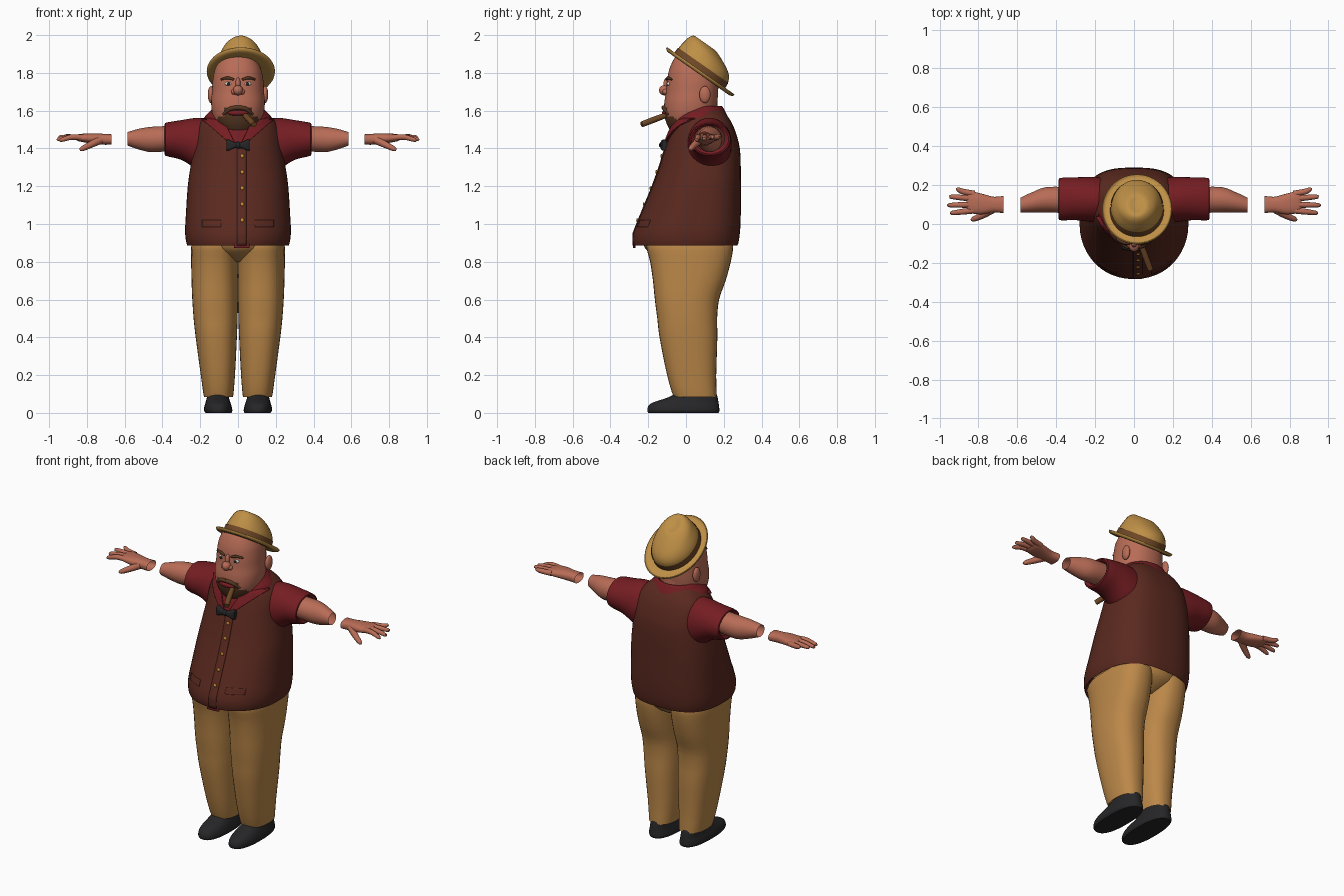
import bpy, bmesh, math
from mathutils import Vector, Matrix

if "Cube" in bpy.data.objects:
    bpy.data.objects.remove(bpy.data.objects["Cube"])


def material(name, r, g, b):
    m = bpy.data.materials.new(name)
    lin = [((c / 255 + 0.055) / 1.055) ** 2.4 for c in (r, g, b)]
    m.diffuse_color = (*lin, 1)
    m.use_nodes = True
    m.node_tree.nodes["Principled BSDF"].inputs["Base Color"].default_value = m.diffuse_color
    return m


SKIN = material("skin", 184, 108, 86)
TAN = material("trouser tan", 188, 136, 73)
STRAW = material("hat straw", 190, 143, 70)
BROWN = material("band brown", 112, 72, 38)
VEST = material("vest maroon brown", 90, 41, 31)
RED = material("shirt red", 117, 29, 34)
BLACK = material("shoe black", 38, 38, 40)
BEARD = material("beard brown", 86, 55, 34)
WHITE = material("eye white", 225, 215, 205)
GOLD = material("button gold", 205, 145, 50)


def finish(name, bm, mats, mirror=False, rule=None):
    bmesh.ops.recalc_face_normals(bm, faces=bm.faces)
    if rule:
        for f in bm.faces:
            f.material_index = rule(f.calc_center_median())
    me = bpy.data.meshes.new(name)
    bm.to_mesh(me)
    bm.free()
    ob = bpy.data.objects.new(name, me)
    bpy.context.collection.objects.link(ob)
    for m in mats:
        me.materials.append(m)
    if mirror:
        ob.modifiers.new("mirror", 'MIRROR')
    return ob


def smooth_rings(rings, sub):
    """Catmull-Rom interpolation between the given sections."""
    out, last = [], len(rings) - 1
    for i in range(last):
        p = [rings[max(0, min(last, i + k))] for k in (-1, 0, 1, 2)]
        for s in range(sub):
            t = s / sub
            out.append([0.5 * (2 * b + (c - a) * t + (2 * a - 5 * b + 4 * c - d) * t * t
                               + (3 * b - a - 3 * c + d) * t ** 3) for a, b, c, d in zip(*p)])
    return out + [list(rings[-1])]


def skin_rings(bm, rows, caps):
    loops = [[bm.verts.new(v) for v in row] for row in rows]
    n = len(loops[0])
    for a, b in zip(loops, loops[1:]):
        for i in range(n):
            bm.faces.new((a[i], a[(i + 1) % n], b[(i + 1) % n], b[i]))
    for flag, loop in zip(caps, (loops[0], loops[-1])):
        if flag:
            bm.faces.new(loop)


def loft(name, mats, rings, axis='z', n=2.0, n_back=None, sides=36, sub=3,
         caps=(True, True), mirror=False, rule=None):
    """Rings are (t, a0, a1, b0, b1): position on the axis and section extents."""
    rows = []
    for t, a0, a1, b0, b1 in smooth_rings(rings, sub):
        row = []
        for i in range(sides):
            w = 2 * math.pi * i / sides
            c, s = math.cos(w), math.sin(w)
            e = 2 / (n_back if n_back and s > 0 else n)
            a = (a0 + a1) / 2 + (a1 - a0) / 2 * math.copysign(abs(c) ** e, c)
            b = (b0 + b1) / 2 + (b1 - b0) / 2 * math.copysign(abs(s) ** e, s)
            row.append((a, b, t) if axis == 'z' else (t, a, b))
        rows.append(row)
    bm = bmesh.new()
    skin_rings(bm, rows, caps)
    return finish(name, bm, mats, mirror, rule)


def sym(*rings):
    """Sections (t, half_width, y_front, y_back) centred on x = 0."""
    return [(t, -w, w, f, b) for t, w, f, b in rings]


def tube(name, mat, pts, mirror=False, sides=10):
    """Round tube through points (x, y, z, radius)."""
    pts = smooth_rings(pts, 3)
    rows = []
    for i, p in enumerate(pts):
        d = Vector(pts[min(i + 1, len(pts) - 1)][:3]) - Vector(pts[max(i - 1, 0)][:3])
        q = d.to_track_quat('Z', 'Y')
        rows.append([Vector(p[:3]) + q @ Vector((p[3] * math.cos(k * 2 * math.pi / sides),
                     p[3] * math.sin(k * 2 * math.pi / sides), 0)) for k in range(sides)])
    bm = bmesh.new()
    skin_rings(bm, rows, (True, True))
    return finish(name, bm, [mat], mirror)


def ball(name, mat, loc, size, mirror=False):
    bm = bmesh.new()
    bmesh.ops.create_uvsphere(bm, u_segments=20, v_segments=12, radius=1,
                              matrix=Matrix.Translation(loc) @ Matrix.Diagonal((*size, 1)))
    return finish(name, bm, [mat], mirror)


# Vest body
TORSO = sym((0.915, .25, -.25, .255), (0.885, .268, -.278, .272), (0.95, .28, -.28, .285),
            (1.05, .276, -.24, .29), (1.2, .266, -.178, .29), (1.3, .252, -.142, .29),
            (1.4, .236, -.112, .285), (1.48, .224, -.085, .265), (1.54, .2, -.06, .24),
            (1.59, .15, -.03, .205), (1.61, .11, 0, .175))
loft("vest", [VEST], TORSO, n=2.1, n_back=2.8, sides=48, caps=(False, True))


def front_y(x, z):
    """Front surface of the vest."""
    for p, q in zip(TORSO[1:], TORSO[2:]):
        if z <= q[0]:
            break
    k = max(0, min(1, (z - p[0]) / (q[0] - p[0])))
    w, f, b = [p[i] + (q[i] - p[i]) * k for i in (2, 3, 4)]
    u = min(.97, abs(x / w))
    return (f + b) / 2 - (b - f) / 2 * (1 - u ** 2.1) ** (1 / 2.1)


def patch(name, mat, z0, z1, left, right, lift, mirror=False, nx=16, nz=8):
    """Thin panel lying on the vest front between two edges given as functions of z."""
    bm = bmesh.new()
    grid = []
    for j in range(nz + 1):
        z = z0 + (z1 - z0) * j / nz
        xs = [left(z) + (right(z) - left(z)) * i / nx for i in range(nx + 1)]
        grid.append([bm.verts.new((x, front_y(x, z) - lift, z)) for x in xs])
    for a, b in zip(grid, grid[1:]):
        for i in range(nx):
            bm.faces.new((a[i], a[i + 1], b[i + 1], b[i]))
    ob = finish(name, bm, [mat], mirror)
    s = ob.modifiers.new("thickness", 'SOLIDIFY')
    s.thickness = 0.006
    return ob


# Shirt front, collar, hem, vest pockets and buttons
patch("shirt_front", RED, 1.41, 1.56, lambda z: -.02 - (z - 1.41) * 1.1,
      lambda z: .02 + (z - 1.41) * 1.1, .006)
patch("collar_flap", RED, 1.42, 1.56, lambda z: .012 + (z - 1.42) * .5,
      lambda z: .035 + (z - 1.42) * 1.15, .016, True)
loft("collar", [RED], sym((1.52, .19, -.085, .225), (1.565, .178, -.07, .222),
     (1.60, .145, -.05, .205), (1.625, .12, -.03, .188), (1.60, .1, -.01, .165)),
     caps=(False, False))
patch("shirt_hem", RED, .872, .9, lambda z: -.02, lambda z: .06, .002)
patch("vest_placket", VEST, .885, 1.4, lambda z: -.005, lambda z: .045, .004, nz=24, nx=4)
patch("vest_pocket", VEST, .985, 1.02, lambda z: .09, lambda z: .19, .005, True)
for z in (1.36, 1.275, 1.19, 1.105, 1.02):
    ball("button", GOLD, (.022, front_y(.02, z) - .006, z), (.01, .006, .01))

# Bow tie
loft("bow_tie", [BLACK], [(.0, -.138, -.105, 1.405, 1.43), (.02, -.138, -.105, 1.402, 1.433),
     (.05, -.134, -.1, 1.388, 1.447), (.062, -.128, -.1, 1.39, 1.445)], 'x', 3, mirror=True)
ball("bow_knot", BLACK, (0, -.125, 1.418), (.015, .018, .018))

# Sleeves, arms and hands (the model has open gaps above the wrists)
loft("sleeve", [RED], [(.15, .0, .24, 1.25, 1.56), (.22, .01, .242, 1.29, 1.562),
     (.3, .02, .24, 1.34, 1.55), (.385, .02, .235, 1.362, 1.535),
     (.375, .045, .205, 1.385, 1.52)], 'x', caps=(False, False), mirror=True)
loft("arm", [SKIN], [(.33, .055, .19, 1.39, 1.52), (.45, .06, .19, 1.38, 1.515),
     (.52, .06, .165, 1.393, 1.505), (.585, .06, .135, 1.415, 1.487)], 'x',
     caps=(False, False), mirror=True)
loft("palm", [SKIN], [(.67, .055, .145, 1.42, 1.475), (.72, .06, .14, 1.42, 1.478),
     (.78, .05, .155, 1.427, 1.48), (.84, .055, .168, 1.437, 1.476),
     (.862, .07, .155, 1.447, 1.468)], 'x', 2.4, caps=(False, True), mirror=True)
for base, tip, length, z in ((.07, .057, .945, 1.445), (.1, .097, .958, 1.45),
                             (.13, .14, .95, 1.46), (.155, .178, .915, 1.467)):
    tube("finger", SKIN, [(.82, base, 1.457, .016), (.88, (base + tip) / 2, 1.46, .015),
         (length - .01, tip, z, .011), (length, tip, z, .005)], True)
tube("thumb", SKIN, [(.73, .075, 1.445, .022), (.78, .045, 1.42, .018),
     (.825, .025, 1.398, .013), (.838, .022, 1.392, .005)], True)

# Trousers
loft("trouser_leg", [TAN], [(.12, .03, .174, -.055, .155), (.085, .026, .18, -.065, .162),
     (.2, .016, .197, -.1, .16), (.4, .006, .224, -.14, .166), (.5, .002, .235, -.152, .165),
     (.6, 0, .242, -.165, .175), (.7, -.002, .246, -.175, .21), (.8, -.004, .248, -.19, .237),
     (.88, -.004, .248, -.21, .25), (.91, .01, .235, -.2, .24)], n=2.4, mirror=True,
     caps=(False, True))
loft("trouser_seat", [TAN], sym((.8, .06, -.1, .15), (.83, .15, -.165, .205),
     (.87, .225, -.215, .245), (.92, .245, -.235, .255)), n=2)

# Shoes
loft("shoe", [BLACK], [(0, .035, .172, -.2, .172), (.012, .03, .18, -.205, .177),
     (.035, .034, .178, -.2, .175), (.055, .04, .172, -.175, .172), (.08, .048, .165, -.1, .168),
     (.105, .052, .16, -.05, .16), (.125, .06, .152, -.04, .15)], n=2.4, mirror=True)


# Head with beard
def beard(c):
    chin = c.y < -.03 and abs(c.x) < .11 and c.z < 1.57
    return int(chin or (c.y < -.07 and abs(c.x) < .075 and c.z < 1.61))


loft("head", [SKIN, BEARD], sym((1.468, .04, -.06, .02), (1.49, .08, -.08, .06),
     (1.53, .115, -.102, .13), (1.58, .135, -.115, .155), (1.64, .142, -.115, .165),
     (1.7, .138, -.106, .17), (1.76, .134, -.1, .17), (1.82, .122, -.088, .15),
     (1.88, .09, -.06, .1), (1.905, .05, -.03, .05)), n=2.2, sides=48, sub=5, rule=beard)
loft("neck", [SKIN], sym((1.5, .1, -.03, .17), (1.66, .11, -.03, .165)))
ball("nose", SKIN, (0, -.113, 1.708), (.026, .03, .027))
ball("nose_bridge", SKIN, (0, -.1, 1.74), (.014, .02, .035))
ball("nostril", SKIN, (.022, -.107, 1.7), (.014, .017, .015), True)
ball("ear", SKIN, (.143, .1, 1.685), (.017, .03, .045), True)
ball("eye", WHITE, (.05, -.088, 1.742), (.02, .014, .011), True)
ball("pupil", BLACK, (.05, -.099, 1.742), (.009, .005, .009), True)
tube("eyebrow", BEARD, [(.022, -.102, 1.764, .006), (.055, -.096, 1.774, .008),
     (.09, -.076, 1.765, .005)], True)
tube("moustache", BEARD, [(0, -.118, 1.616, .012), (.04, -.113, 1.61, .012),
     (.078, -.09, 1.58, .008)], True)
ball("lips", RED, (0, -.111, 1.588), (.055, .016, .015))
tube("cigar", BROWN, [(.035, -.1, 1.578, .014), (.06, -.17, 1.552, .016),
     (.085, -.235, 1.527, .015)], sides=16)

# Hat, tilted back
hat = [loft("hat_crown", [STRAW], sym((0, .136, -.165, .155), (.05, .13, -.165, .153),
            (.09, .113, -.16, .125), (.125, .088, -.152, .06), (.147, .05, -.132, 0),
            (.14, .018, -.09, -.03))),
       loft("hat_band", [BROWN], sym((0, .139, -.169, .159), (.045, .135, -.168, .157)),
            caps=(False, False)),
       loft("hat_brim", [STRAW], sym((.006, .13, -.15, .15), (.004, .165, -.2, .2),
            (.014, .177, -.215, .215), (.007, .18, -.218, .218), (-.005, .165, -.2, .2),
            (-.004, .12, -.14, .14)), caps=(False, False), sides=48)]
for ob in hat:
    ob.matrix_world = Matrix.Translation((.015, .07, 1.80)) @ Matrix.Rotation(math.radians(-35), 4, 'X')

# Smooth shading with sharp edges kept
for ob in bpy.context.scene.objects:
    ob.select_set(True)
    bpy.context.view_layer.objects.active = ob
bpy.ops.object.shade_smooth_by_angle(angle=math.radians(40))
